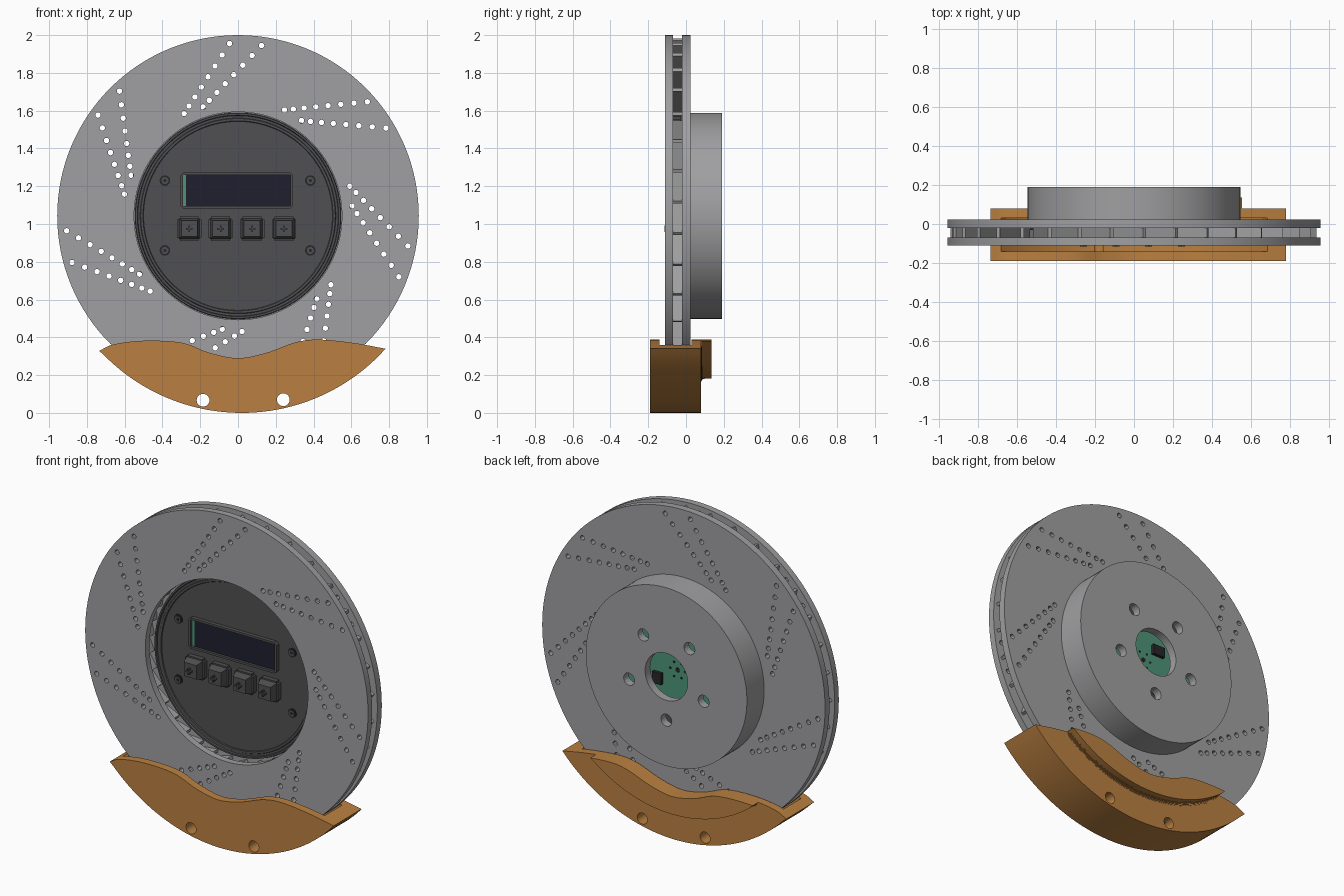
import bpy, bmesh, math
from mathutils import Matrix, Vector

if "Cube" in bpy.data.objects:
    bpy.data.objects.remove(bpy.data.objects["Cube"])

CZ = 1.043          # height of the rotor axis
R = 0.957           # rotor radius


def material(name, rgb):
    m = bpy.data.materials.new(name)
    m.diffuse_color = (*rgb, 1)
    m.use_nodes = True
    m.node_tree.nodes["Principled BSDF"].inputs["Base Color"].default_value = m.diffuse_color
    return m


STEEL = material("steel grey", (0.35, 0.35, 0.36))
ORANGE = material("caliper orange", (0.49, 0.216, 0.052))
DARK = material("housing charcoal", (0.08, 0.08, 0.084))
SCREEN = material("screen navy", (0.014, 0.014, 0.03))
GREEN = material("board green", (0.075, 0.30, 0.19))
BLACK = material("recess black", (0.02, 0.02, 0.022))


def finish(bm, name, mat):
    bmesh.ops.recalc_face_normals(bm, faces=bm.faces)
    me = bpy.data.meshes.new(name)
    bm.to_mesh(me)
    bm.free()
    ob = bpy.data.objects.new(name, me)
    bpy.context.collection.objects.link(ob)
    me.materials.append(mat)
    return ob


def activate(ob):
    bpy.ops.object.select_all(action='DESELECT')
    ob.select_set(True)
    bpy.context.view_layer.objects.active = ob


def smooth(ob):
    activate(ob)
    bpy.ops.object.shade_smooth_by_angle(angle=math.radians(30))


def cut(ob, cutter):
    mod = ob.modifiers.new("cut", 'BOOLEAN')
    mod.operation = 'DIFFERENCE'
    mod.solver = 'EXACT'
    mod.object = cutter
    activate(ob)
    bpy.ops.object.modifier_apply(modifier="cut")


def lathe(name, profile, mat, n=128):
    """Closed (radius, y) loop turned round the rotor axis."""
    bm = bmesh.new()
    rings = []
    for i in range(n):
        a = 2 * math.pi * i / n
        rings.append([bm.verts.new((r * math.cos(a), y, CZ + r * math.sin(a)))
                      for r, y in profile])
    k = len(profile)
    for i in range(n):
        p, q = rings[i], rings[(i + 1) % n]
        for j in range(k):
            bm.faces.new((p[j], p[(j + 1) % k], q[(j + 1) % k], q[j]))
    return finish(bm, name, mat)


def add_prism(bm, pts, y0, y1):
    """Extrude an (x, z) outline from y0 to y1."""
    f = [bm.verts.new((x, y0, z)) for x, z in pts]
    b = [bm.verts.new((x, y1, z)) for x, z in pts]
    bm.faces.new(f)
    bm.faces.new(b[::-1])
    for i in range(len(pts)):
        j = (i + 1) % len(pts)
        bm.faces.new((f[i], f[j], b[j], b[i]))


def circle(x, z, r, n):
    return [(x + r * math.cos(2 * math.pi * i / n), z + r * math.sin(2 * math.pi * i / n))
            for i in range(n)]


def rect(x0, x1, z0, z1):
    return [(x0, z0), (x1, z0), (x1, z1), (x0, z1)]


def prisms(name, outlines, y0, y1, mat):
    bm = bmesh.new()
    for o in outlines:
        add_prism(bm, o, y0, y1)
    return finish(bm, name, mat)


def turned(x, z, ang):
    c, s = math.cos(ang), math.sin(ang)
    return (x * c - z * s, CZ + x * s + z * c)


# Rotor: front ring, and rear ring with hat
front_ring = lathe("front_friction_ring",
                   [(R, -0.11), (R, -0.07), (0.55, -0.07), (0.55, -0.11)], STEEL)
rear_ring = lathe("rear_ring_and_hat",
                  [(R, -0.02), (R, 0.023), (0.545, 0.023), (0.545, 0.19), (0.144, 0.19),
                   (0.144, 0.14), (0.50, 0.14), (0.50, -0.02)], STEEL)

# Seven groups of two slanted drill rows
STEP = 2 * math.pi / 7
ROWS = [((-0.285, 0.542), (-0.045, 0.912)), ((-0.185, 0.577), (0.125, 0.902))]
drills = []
for g in range(7):
    for (x0, z0), (x1, z1) in ROWS:
        for i in range(8):
            t = (i / 7) ** 1.15
            x, z = turned(x0 + (x1 - x0) * t, z0 + (z1 - z0) * t, g * STEP)
            drills.append(circle(x, z, 0.0145, 12))
drill_cutter = prisms("drill_cutter", drills, -0.2, 0.1, STEEL)

# Five bolt holes in the hat
bolts = [circle(*turned(0.265, 0, math.radians(54 + 72 * i)), 0.037, 24) for i in range(5)]
bolt_cutter = prisms("bolt_cutter", bolts, 0.1, 0.3, STEEL)
cut(front_ring, drill_cutter)
cut(rear_ring, drill_cutter)
cut(rear_ring, bolt_cutter)

# Cooling vanes between the rings, parallel to the drill rows
d = Vector((0.24, 0.37)).normalized()
n = Vector((-d.y, d.x)) * 0.009
start = Vector((-0.285, 0.542))
a, b = start - d * 0.125, start + d * 0.468
vanes = []
for k in range(35):
    ang = (k + 0.5) * STEP / 5
    vanes.append([turned(p.x, p.y, ang) for p in (a - n, b - n, b + n, a + n)])
prisms("cooling_vanes", vanes, -0.071, -0.019, STEEL)

# Electronics housing inside the hat
housing = lathe("housing",
                [(0.0005, -0.022), (0.50, -0.022), (0.503, -0.027), (0.515, -0.027), (0.518, -0.022),
                 (0.53, -0.022), (0.533, -0.032), (0.543, -0.032), (0.546, -0.0205),
                 (0.499, -0.0205), (0.495, 0.02), (0.0005, 0.02)], DARK)

# Circuit board with components, seen through the hat bore
prisms("circuit_board", [rect(-0.42, 0.42, 0.86, 1.29)], 0.06, 0.08, GREEN)
prisms("board_spacers", [circle(x, z, 0.025, 16) for x in (-0.38, 0.38) for z in (0.9, 1.23)],
       0.015, 0.061, DARK)
prisms("board_chips", [rect(-0.14, -0.06, 1.10, 1.16), rect(0.10, 0.16, 0.93, 1.0)],
       0.079, 0.10, BLACK)
pads = [circle(0, CZ, 0.014, 12)]
pads += [circle(*turned(0.05, 0, i * math.pi / 3), 0.007, 8) for i in range(6)]
prisms("board_pads", pads, 0.079, 0.083, BLACK)

# Display: frame, screen and visible board strip
x0, x1, z0, z1, w = -0.305, 0.292, 1.082, 1.272, 0.013
c = 0.015
frame = [[(x0 + c, z0), (x1 - c, z0), (x1 - c, z0 + w), (x0 + c, z0 + w)],
         [(x0 + c, z1 - w), (x1 - c, z1 - w), (x1 - c, z1), (x0 + c, z1)],
         [(x0, z0 + c), (x0 + c, z0), (x0 + c, z1), (x0, z1 - c)],
         [(x1 - c, z0), (x1, z0 + c), (x1, z1 - c), (x1 - c, z1)]]
prisms("display_frame", frame, -0.045, -0.02, DARK)
prisms("screen", [rect(-0.274, x1 - c, z0 + w, z1 - w)], -0.03, -0.02, SCREEN)
prisms("screen_board_strip", [rect(x0 + c, -0.274, z0 + w, z1 - w)], -0.028, -0.02, GREEN)

# Four push buttons: base, tapered cap and cross stem
bm = bmesh.new()
stems = []
for bx in (-0.258, -0.092, 0.075, 0.243):
    bz = 0.975
    for half in (rect(bx - 0.064, bx + 0.064, bz - 0.05, bz + 0.05),
                 rect(bx - 0.05, bx + 0.05, bz - 0.064, bz + 0.064)):
        add_prism(bm, half, -0.05 - (0.001 if half[0][0] < bx - 0.06 else 0), -0.02)
    bmesh.ops.create_cone(bm, cap_ends=True, segments=4, radius1=0.078, radius2=0.06, depth=0.045,
                          matrix=Matrix.Translation((bx, -0.0725, bz))
                          @ Matrix.Rotation(math.pi / 2, 4, 'X') @ Matrix.Rotation(math.pi / 4, 4, 'Z'))
    stems += [rect(bx - 0.018, bx + 0.018, bz - 0.004, bz + 0.004),
              rect(bx - 0.004, bx + 0.004, bz - 0.018, bz + 0.018)]
finish(bm, "buttons", DARK)
prisms("button_stems", stems[0::2], -0.115, -0.09, DARK)
prisms("button_stem_bars", stems[1::2], -0.114, -0.09, DARK)

# Housing screws: dark recess plate with a raised head
spots = [(x, z) for x in (-0.387, 0.383) for z in (0.86, 1.23)]
screw_rim = prisms("screw_recesses", [circle(x, z, 0.028, 24) for x, z in spots], -0.026, -0.02, BLACK)
screw_head = prisms("screw_heads", [circle(x, z, 0.019, 24) for x, z in spots], -0.031, -0.02, DARK)
screw_socket = prisms("screw_sockets", [circle(x, z, 0.009, 6) for x, z in spots], -0.033, -0.02, BLACK)


# Caliper: wavy top edge over a circular outer edge
def wave(points, steps=8):
    out = []
    p = [Vector(q) for q in points]
    p = [2 * p[0] - p[1]] + p + [2 * p[-1] - p[-2]]
    for i in range(1, len(p) - 2):
        for s in range(steps):
            t = s / steps
            v = 0.5 * (2 * p[i] + (p[i + 1] - p[i - 1]) * t
                       + (2 * p[i - 1] - 5 * p[i] + 4 * p[i + 1] - p[i + 2]) * t * t
                       + (3 * p[i] - p[i - 1] - 3 * p[i + 1] + p[i + 2]) * t ** 3)
            out.append((v.x, v.y))
    return out + [tuple(points[-1])]


def arc(cx, cz, r, xa, xb, n=48):
    """Lower arc of a circle, from xa to xb."""
    t0, t1 = math.asin((xa - cx) / r), math.asin((xb - cx) / r)
    return [(cx + r * math.sin(t0 + (t1 - t0) * i / n), cz - r * math.cos(t0 + (t1 - t0) * i / n))
            for i in range(n + 1)]


top = wave([(-0.735, 0.328), (-0.66, 0.362), (-0.5, 0.382), (-0.3, 0.372), (-0.15, 0.318),
            (0.0, 0.29), (0.15, 0.318), (0.3, 0.372), (0.42, 0.388), (0.6, 0.372), (0.78, 0.34)])
body = top + arc(0.02, 1.023, 1.023, 0.78, -0.735)[1:-1]
caliper = prisms("caliper_body", [body], -0.19, 0.08, ORANGE)
slot = prisms("slot_cutter", [circle(0, CZ, 0.968, 160)], -0.14, 0.03, ORANGE)
mount = prisms("mount_cutter", [circle(-0.185, 0.067, 0.034, 24), circle(0.24, 0.07, 0.034, 24)],
               -0.3, 0.3, ORANGE)
cut(caliper, slot)
cut(caliper, mount)

# Raised rear lobe of the caliper, widening into a fillet at its foot
lobe_top = [p for p in top if -0.55 < p[0] < 0.56]
xa, xb = lobe_top[0][0], lobe_top[-1][0]
bm = bmesh.new()
for i in range(5):
    q = i / 5 * math.pi / 2
    y = 0.08 + 0.025 * (1 - math.sin(q))
    add_prism(bm, lobe_top + arc(0, CZ, 0.862 + 0.022 * (1 - math.cos(q)), xb, xa)[1:-1], 0.079, y)
add_prism(bm, lobe_top + arc(0, CZ, 0.862, xb, xa)[1:-1], 0.079, 0.135)
lobe = finish(bm, "caliper_rear_lobe", ORANGE)

for ob in (front_ring, rear_ring, housing, caliper, lobe, screw_rim, screw_head):
    smooth(ob)
for ob in (drill_cutter, bolt_cutter, slot, mount):
    bpy.data.objects.remove(ob, do_unlink=True)
